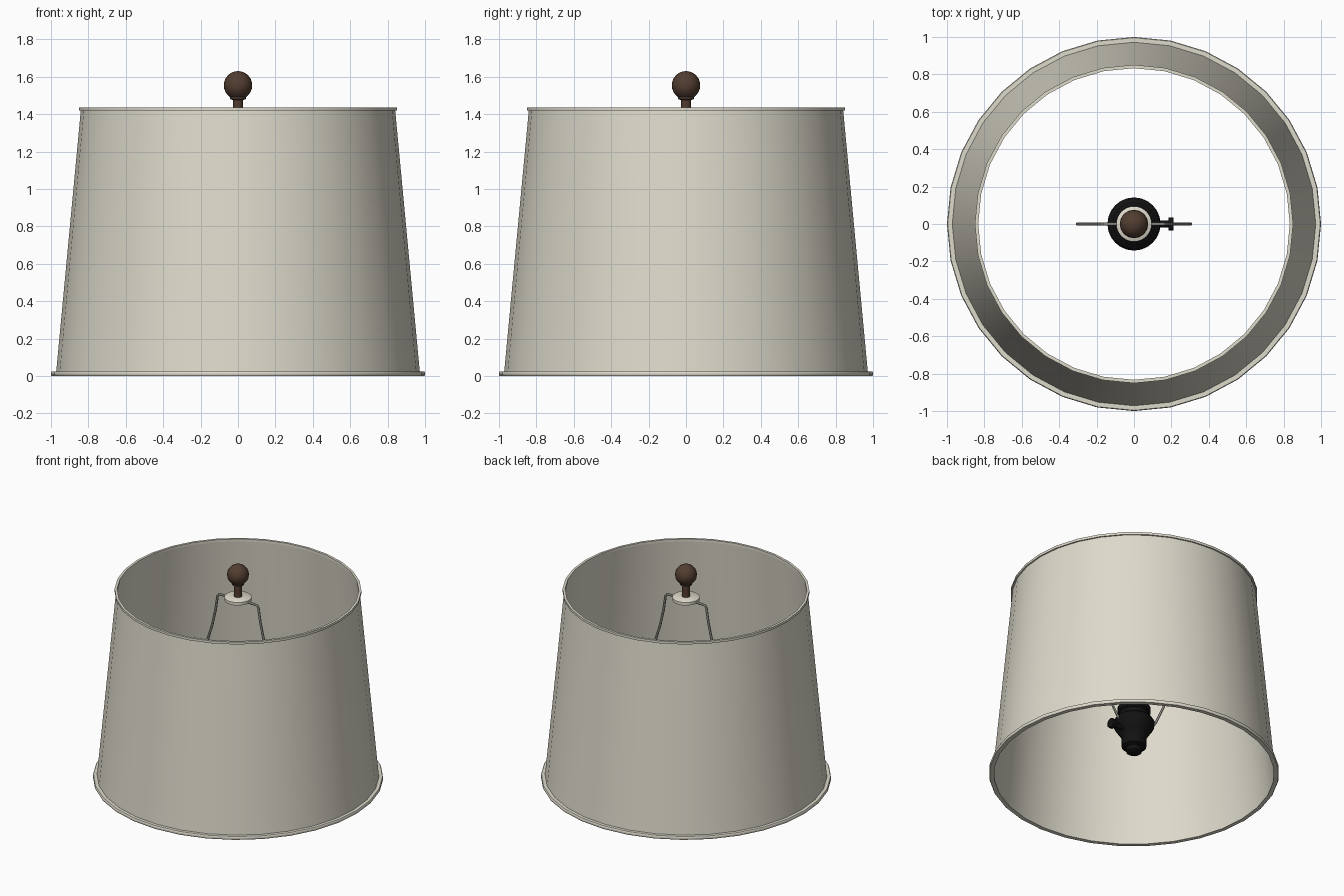
import bpy, bmesh, math

if "Cube" in bpy.data.objects:
    bpy.data.objects.remove(bpy.data.objects["Cube"])


def material(name, rgb):
    m = bpy.data.materials.new(name)
    m.diffuse_color = (*rgb, 1)
    m.use_nodes = True
    m.node_tree.nodes["Principled BSDF"].inputs["Base Color"].default_value = m.diffuse_color
    return m


LINEN = material("linen", (0.73, 0.70, 0.60))
WOOD = material("dark wood", (0.085, 0.047, 0.03))
BLACK = material("black", (0.006, 0.006, 0.006))
METAL = material("metal", (0.42, 0.40, 0.36))


def finish(ob, mat, angle=40):
    ob.data.materials.append(mat)
    bpy.ops.object.select_all(action='DESELECT')
    ob.select_set(True)
    bpy.context.view_layer.objects.active = ob
    bpy.ops.object.shade_smooth_by_angle(angle=math.radians(angle))
    return ob


def lathe(name, profile, mat, sides=32, loop=False):
    """Revolve (radius, z) points about z; loop closes the profile, otherwise ends are capped."""
    bm = bmesh.new()
    rings = []
    for r, z in profile:
        rings.append([bm.verts.new((r * math.cos(2 * math.pi * i / sides),
                                    r * math.sin(2 * math.pi * i / sides), z))
                      for i in range(sides)])
    pairs = list(zip(rings, rings[1:]))
    if loop:
        pairs.append((rings[-1], rings[0]))
    else:
        bm.faces.new(rings[0])
        bm.faces.new(rings[-1])
    for a, b in pairs:
        for i in range(sides):
            j = (i + 1) % sides
            bm.faces.new((a[i], a[j], b[j], b[i]))
    bmesh.ops.recalc_face_normals(bm, faces=bm.faces)
    me = bpy.data.meshes.new(name)
    bm.to_mesh(me)
    bm.free()
    ob = bpy.data.objects.new(name, me)
    bpy.context.collection.objects.link(ob)
    return finish(ob, mat)


def cylinder(name, radius, depth, loc, mat, rot=(0, 0, 0), sides=12):
    bpy.ops.mesh.primitive_cylinder_add(vertices=sides, radius=radius, depth=depth,
                                        location=loc, rotation=rot)
    ob = bpy.context.object
    ob.name = name
    return finish(ob, mat)


# Tapered fabric shade with its rolled rims
lathe("shade", [(0.973, 0.012), (0.84, 1.425), (0.833, 1.425), (0.966, 0.012)], LINEN, loop=True)
lathe("bottom_rim", [(0.966, 0), (0.996, 0), (1.0, 0.006), (1.0, 0.019), (0.996, 0.025),
                     (0.966, 0.025)], LINEN, loop=True)
lathe("top_rim", [(0.833, 1.418), (0.851, 1.418), (0.851, 1.436), (0.833, 1.436)], LINEN, loop=True)

# Washer that carries the shade
lathe("washer", [(0.095, 1.362), (0.095, 1.385), (0.088, 1.39)], LINEN, 24)

# Turned finial: stem, collar and ball
ball = [(0.076 * math.cos(math.radians(a)), 1.554 + 0.076 * math.sin(math.radians(a)))
        for a in range(-55, 86, 14)]
lathe("finial", [(0.027, 1.385), (0.027, 1.475), (0.043, 1.48), (0.043, 1.492)] + ball, WOOD, 16)

# Wire harp
half = [(0.11, 0.385), (0.15, 0.41), (0.20, 0.49), (0.265, 0.63), (0.295, 0.74), (0.303, 0.83),
        (0.288, 0.91), (0.25, 1.01), (0.218, 1.11), (0.19, 1.23), (0.172, 1.345),
        (0.16, 1.362), (0.09, 1.366)]
path = half + [(-x, z) for x, z in reversed(half)]
cu = bpy.data.curves.new("harp", 'CURVE')
cu.dimensions = '3D'
cu.bevel_depth = 0.009
cu.bevel_resolution = 1
cu.use_fill_caps = True
sp = cu.splines.new('POLY')
sp.points.add(len(path) - 1)
for p, (x, z) in zip(sp.points, path):
    p.co = (x, 0, z, 1)
harp = bpy.data.objects.new("harp", cu)
bpy.context.collection.objects.link(harp)
bpy.context.view_layer.objects.active = harp
harp.select_set(True)
bpy.ops.object.convert(target='MESH')
finish(bpy.context.object, METAL)

# Lamp socket
lathe("socket", [(0.04, 0.165), (0.053, 0.175), (0.053, 0.205), (0.085, 0.215), (0.085, 0.29),
                 (0.105, 0.32), (0.138, 0.37), (0.142, 0.41), (0.125, 0.435), (0.1, 0.445),
                 (0.1, 0.48), (0.115, 0.49), (0.115, 0.52), (0.1, 0.53), (0.1, 0.64),
                 (0.09, 0.65)], BLACK, 24)

# Switch key on the side of the socket
side = (0, math.pi / 2, 0)
cylinder("switch_stem", 0.018, 0.14, (0.13, 0, 0.33), BLACK, side)
cylinder("switch_knob", 0.036, 0.026, (0.198, 0, 0.33), BLACK, side)
